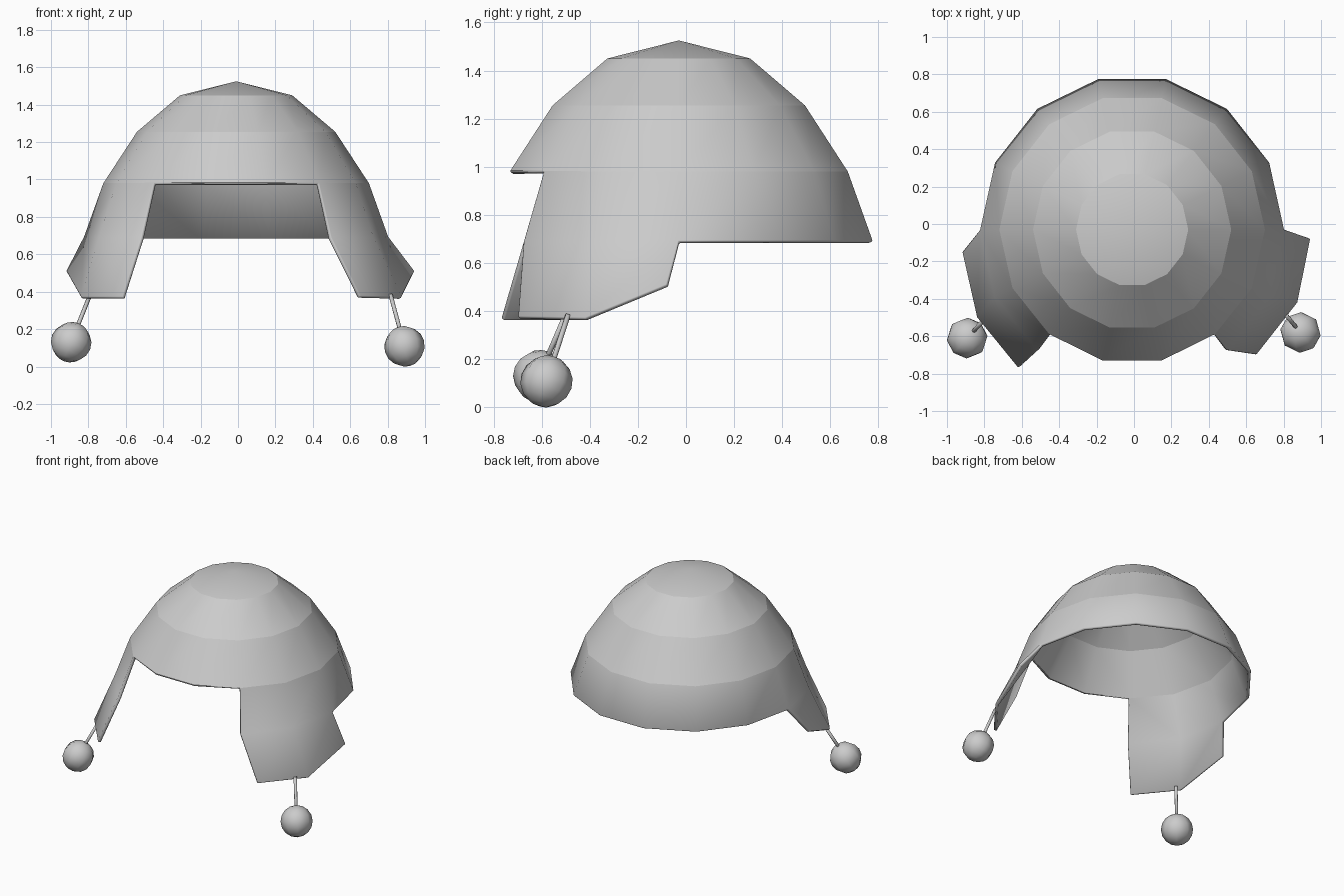
import bpy, bmesh, math
from mathutils import Vector

cube = bpy.data.objects.get("Cube")
if cube:
    bpy.data.objects.remove(cube, do_unlink=True)

grey = bpy.data.materials.new("plain grey")
grey.use_nodes = True
grey.diffuse_color = (0.6, 0.6, 0.6, 1)
grey.node_tree.nodes["Principled BSDF"].inputs["Base Color"].default_value = (0.6, 0.6, 0.6, 1)

SIDES = 14
CENTRE = Vector((-0.01, -0.03, 0))
RINGS = [(0.815, 0.69), (0.71, 0.98), (0.53, 1.255), (0.30, 1.45)]   # radius, height
APEX = 1.525


def finish(name, bm):
    mesh = bpy.data.meshes.new(name)
    bmesh.ops.recalc_face_normals(bm, faces=bm.faces)
    for f in bm.faces:
        f.smooth = True
    bm.to_mesh(mesh)
    bm.free()
    mesh.materials.append(grey)
    obj = bpy.data.objects.new(name, mesh)
    bpy.context.collection.objects.link(obj)
    return obj


# Cap: a faceted dome with the front of its lowest band left open
bm = bmesh.new()
rings = []
for r, z in RINGS:
    ring = []
    for i in range(SIDES):
        a = math.tau * i / SIDES
        ring.append(bm.verts.new(CENTRE + Vector((r * math.cos(a), 1.015 * r * math.sin(a), z))))
    rings.append(ring)
apex = bm.verts.new(CENTRE + Vector((0, 0, APEX)))
for level in range(len(rings) - 1):
    low, high = rings[level], rings[level + 1]
    for i in range(SIDES):
        j = (i + 1) % SIDES
        if level == 0 and 9 <= i <= 11:      # face opening
            continue
        bm.faces.new((low[i], low[j], high[j], high[i]))
for i in range(SIDES):
    bm.faces.new((rings[-1][i], rings[-1][(i + 1) % SIDES], apex))

# Ear flaps: each hangs from two lower segments, from the side to the front
flaps = [
    ((7, 8, 9), [(-0.92, -0.15, 0.51), (-0.84, -0.50, 0.37), (-0.62, -0.77, 0.37)]),
    ((14, 13, 12), [(0.945, -0.08, 0.51), (0.875, -0.42, 0.37), (0.655, -0.70, 0.375)]),
]
for tops, ends in flaps:
    top = [rings[0][k % SIDES] for k in tops]
    end = [bm.verts.new(p) for p in ends]
    for k in range(2):
        bm.faces.new((top[k], top[k + 1], end[k + 1], end[k]))

# Crisp lines between the horizontal bands of the dome
for ring in rings[1:]:
    for i in range(SIDES):
        edge = bm.edges.get((ring[i], ring[(i + 1) % SIDES]))
        if edge:
            edge.smooth = False
cap = finish("cap_with_ear_flaps", bm)
solid = cap.modifiers.new("cloth thickness", "SOLIDIFY")
solid.thickness = 0.022
solid.offset = -1
solid.use_even_offset = True
bevel = cap.modifiers.new("rounded rim", "BEVEL")
bevel.width = 0.005
bevel.segments = 1
bevel.limit_method = "ANGLE"
bevel.angle_limit = math.radians(60)


# Cords and pompoms
def cord(name, start, end, radius):
    start, end = Vector(start), Vector(end)
    axis = end - start
    bm = bmesh.new()
    bmesh.ops.create_cone(bm, cap_ends=True, segments=8, radius1=radius,
                          radius2=radius, depth=axis.length)
    obj = finish(name, bm)
    obj.location = (start + end) / 2
    obj.rotation_euler = axis.to_track_quat("Z", "Y").to_euler()
    return axis


def pompom(name, centre, axis):
    bm = bmesh.new()
    bmesh.ops.create_uvsphere(bm, u_segments=8, v_segments=8, radius=0.109)
    obj = finish(name, bm)
    obj.location = centre
    obj.rotation_euler = axis.to_track_quat("Z", "Y").to_euler()


for side, start, ball in [("right", (-0.79, -0.50, 0.385), (-0.892, -0.61, 0.13)),
                          ("left", (0.815, -0.49, 0.385), (0.89, -0.58, 0.108))]:
    axis = cord(side + "_cord", start, ball, 0.011)
    pompom(side + "_pompom", ball, axis)
